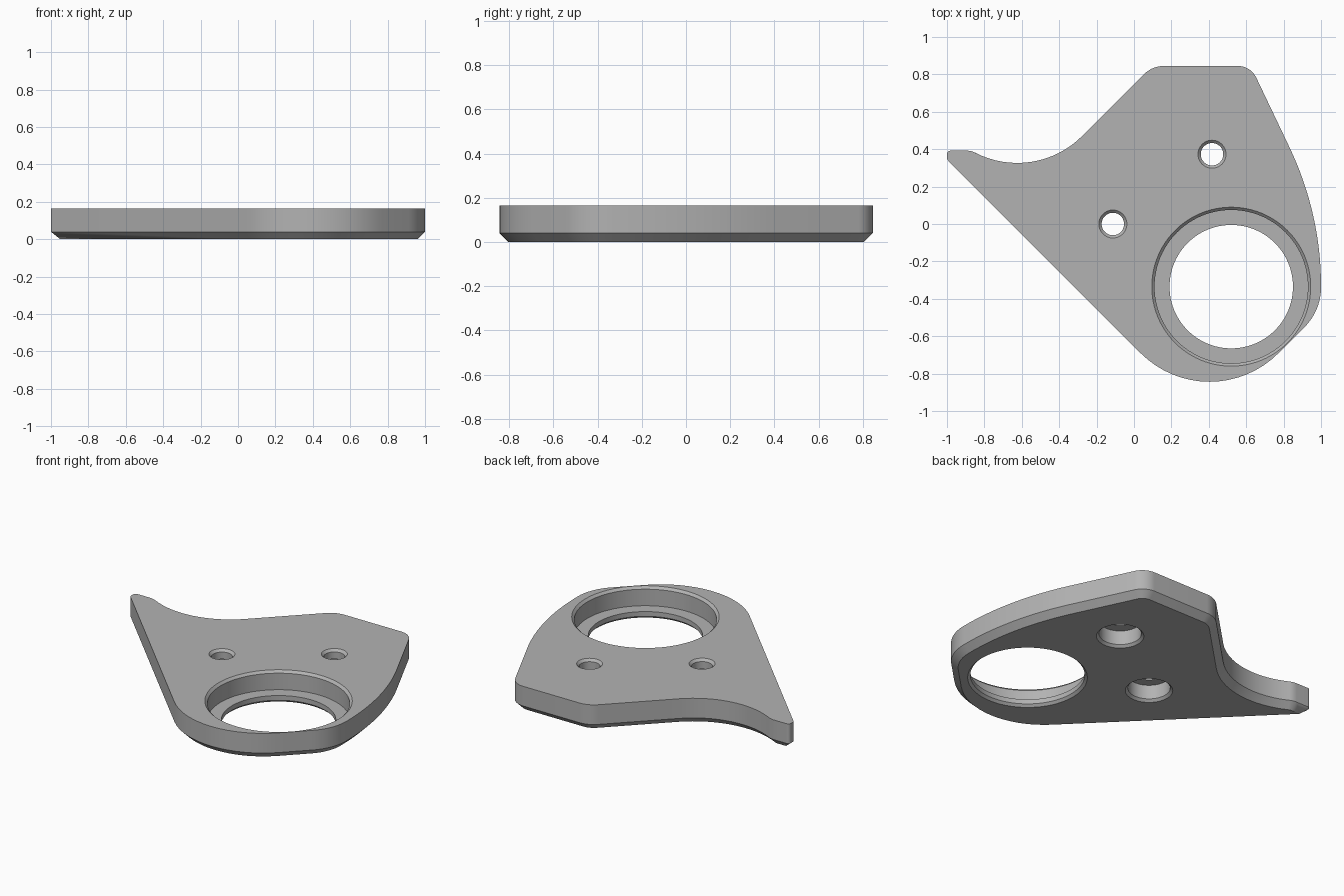
import bpy, bmesh
from math import cos, sin, pi
from mathutils import Vector

cube = bpy.data.objects.get("Cube")
if cube:
    bpy.data.objects.remove(cube)

THICK, CHAMFER = 0.165, 0.04

# Flat grey metal
metal = bpy.data.materials.new("grey metal")
metal.use_nodes = True
metal.diffuse_color = (0.45, 0.45, 0.45, 1)
metal.node_tree.nodes["Principled BSDF"].inputs["Base Color"].default_value = metal.diffuse_color

# Outline corners, clockwise from the pointed tip: x, y, fillet radius
CORNERS = [(-1, .345, .03), (-1, .392, .02), (-.87, .392, .1), (-.532, .216, .49),
           (.098, .845, .15), (.624, .845, .11), (1, .056, 1.72), (1, -.463, .3),
           (.404, -1.059, .52)]


def inset(corners, d):
    """Move every side of the outline inward by d, keeping the arcs concentric."""
    result = []
    for i, (x, y, r) in enumerate(corners):
        p = Vector((x, y))
        a = (p - Vector(corners[i - 1][:2])).normalized()
        b = (Vector(corners[(i + 1) % len(corners)][:2]) - p).normalized()
        na, nb = Vector((a.y, -a.x)), Vector((b.y, -b.x))
        q = p + (na + nb) * d / (1 + na.dot(nb))
        convex = a.cross(b) < 0
        result.append((q.x, q.y, max(r - d, .002) if convex else r + d))
    # The narrow tip closes to a single point
    tip = (-.95, .392 - d, 0)
    result[0] = result[1] = tip
    return result


def rounded(corners, steps=16):
    """Replace each corner by a fillet arc."""
    points = []
    for i, (x, y, r) in enumerate(corners):
        p = Vector((x, y))
        a = p - Vector(corners[i - 1][:2])
        b = Vector(corners[(i + 1) % len(corners)][:2]) - p
        if r == 0 or a.length < 1e-6 or b.length < 1e-6:
            points += [p] * (steps + 1)
            continue
        a.normalize()
        b.normalize()
        turn = a.angle_signed(b)        # positive is clockwise
        side = 1 if turn > 0 else -1
        t = r * abs(sin(turn) / (1 + cos(turn)))
        start = p - a * t
        centre = start + Vector((a.y, -a.x)) * side * r
        for k in range(steps + 1):
            ang = -turn * k / steps
            v = start - centre
            points.append(centre + Vector((v.x * cos(ang) - v.y * sin(ang),
                                           v.x * sin(ang) + v.y * cos(ang))))
    return points


def loft(name, rings):
    """Join a stack of equal rings and cap both ends."""
    bm = bmesh.new()
    loops = [[bm.verts.new((p[0], p[1], z)) for p in pts] for pts, z in rings]
    n = len(loops[0])
    for low, high in zip(loops, loops[1:]):
        for i in range(n):
            j = (i + 1) % n
            bm.faces.new((low[i], low[j], high[j], high[i]))
    bm.faces.new(loops[0])
    bm.faces.new(loops[-1])
    bmesh.ops.remove_doubles(bm, verts=bm.verts, dist=1e-5)
    bmesh.ops.recalc_face_normals(bm, faces=bm.faces)
    mesh = bpy.data.meshes.new(name)
    bm.to_mesh(mesh)
    bm.free()
    mesh.materials.append(metal)
    obj = bpy.data.objects.new(name, mesh)
    bpy.context.collection.objects.link(obj)
    return obj


def bore(name, x, y, profile, sides):
    """Round stepped cutter from (radius, height) pairs."""
    ring = [(cos(2 * pi * i / sides), sin(2 * pi * i / sides)) for i in range(sides)]
    return loft(name, [([(x + r * c, y + r * s) for c, s in ring], z) for r, z in profile])


# Plate with a chamfered underside
outer = rounded(CORNERS)
plate = loft("mounting_plate", [(rounded(inset(CORNERS, CHAMFER)), 0),
                                (outer, CHAMFER), (outer, THICK)])

# Bearing seat recessed from the top, screw holes counterbored from below
LIP = .015
seat = [(.345, -.1), (.345, 0), (.33, LIP), (.33, .045), (.41, .045),
        (.41, THICK - LIP), (.425, THICK), (.425, .3)]
screw = [(.137, -.1), (.137, 0), (.122, LIP), (.122, .105), (.06, .105),
         (.06, THICK - LIP), (.075, THICK), (.075, .3)]
cutters = [bore("bearing_seat_cutter", .52, -.335, seat, 96),
           bore("left_screw_cutter", .417, .373, screw, 48),
           bore("right_screw_cutter", -.113, 0, screw, 48)]

bpy.ops.object.select_all(action="DESELECT")
plate.select_set(True)
bpy.context.view_layer.objects.active = plate
for cutter in cutters:
    cutter.hide_render = True
    mod = plate.modifiers.new(cutter.name, "BOOLEAN")
    mod.operation, mod.solver, mod.object = "DIFFERENCE", "EXACT", cutter
    bpy.ops.object.modifier_apply(modifier=mod.name)
    bpy.data.objects.remove(cutter)

bpy.ops.object.shade_smooth_by_angle(angle=pi / 6)
